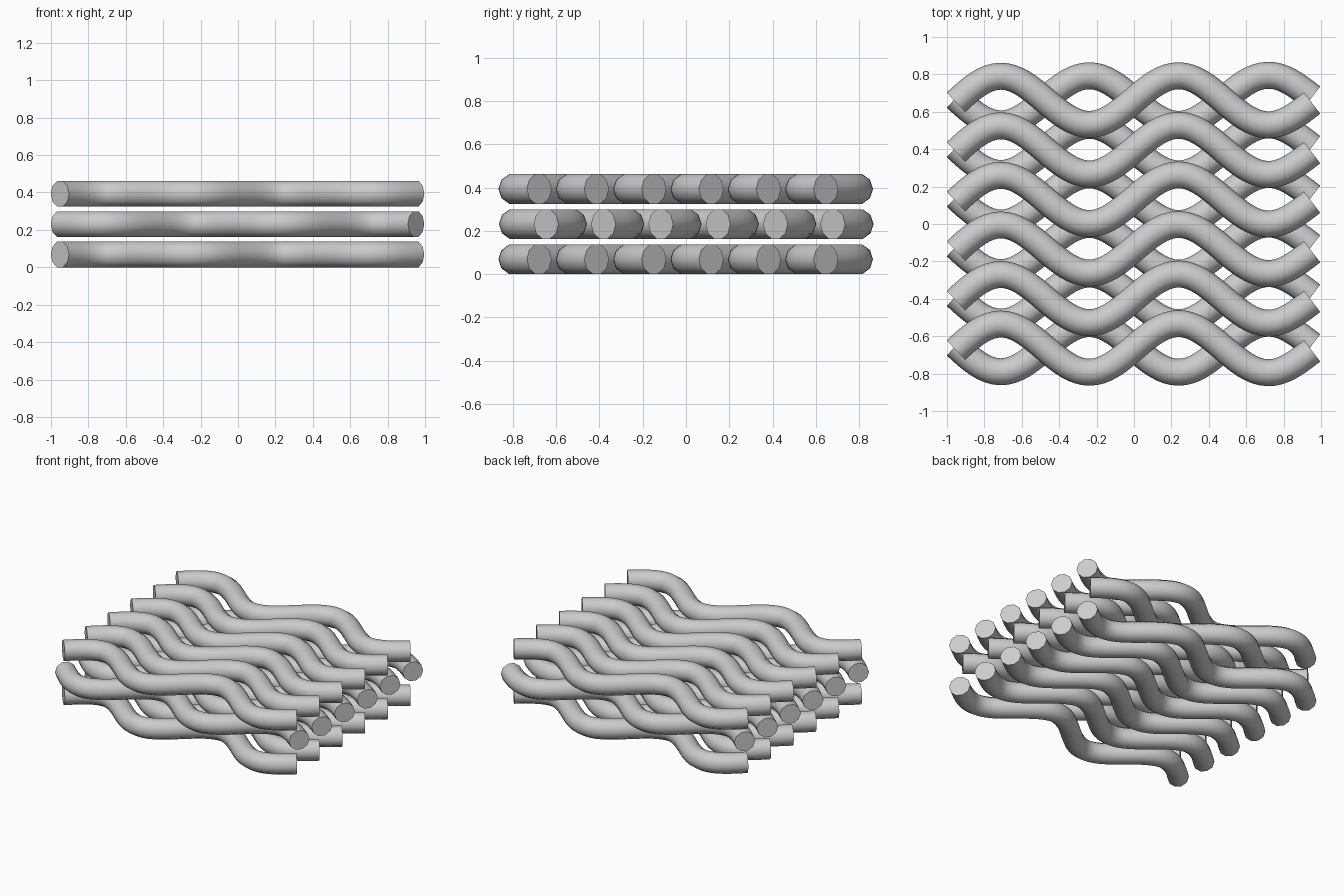
import bpy
import math

if "Cube" in bpy.data.objects:
    bpy.data.objects.remove(bpy.data.objects["Cube"])

RADIUS = 0.072       # tube radius (10-sided section)
HALF = 0.952         # half length of a strand's centre line
AMP = 0.13           # wave amplitude
HALF_WAVE = 0.477    # half wavelength
PITCH_Y, PITCH_Z = 0.265, 0.1625
STEPS = 64


def wavy_strand(name, yc, zc, sign):
    """Capped round tube following a sine wave along x."""
    curve = bpy.data.curves.new(name, 'CURVE')
    curve.dimensions = '3D'
    curve.bevel_depth = RADIUS
    curve.bevel_resolution = 3
    curve.use_fill_caps = True
    spline = curve.splines.new('POLY')
    spline.points.add(STEPS)
    for i, p in enumerate(spline.points):
        x = -HALF + 2 * HALF * i / STEPS
        # ends drift slightly off the pure sine
        drift = 0.014 * (abs(x) / HALF) ** 6
        y = AMP * math.sin(math.pi * x / HALF_WAVE) - drift
        p.co = (x, yc + sign * y, zc, 1)
    obj = bpy.data.objects.new(name, curve)
    bpy.context.collection.objects.link(obj)
    # convert to mesh and smooth the tube, keeping the cap edges sharp
    bpy.ops.object.select_all(action='DESELECT')
    obj.select_set(True)
    bpy.context.view_layer.objects.active = obj
    bpy.ops.object.convert(target='MESH')
    obj = bpy.context.object
    # weld the caps to the tube
    bpy.ops.object.mode_set(mode='EDIT')
    bpy.ops.mesh.select_all(action='SELECT')
    bpy.ops.mesh.remove_doubles(threshold=0.0001)
    bpy.ops.object.mode_set(mode='OBJECT')
    bpy.ops.object.shade_smooth_by_angle(angle=math.radians(45))


# three layers of six strands, the middle layer in opposite phase
for layer in range(3):
    for row in range(6):
        wavy_strand(f"strand_layer{layer + 1}_row{row + 1}",
                    (row - 2.5) * PITCH_Y,
                    0.0685 + layer * PITCH_Z,
                    -1 if layer == 1 else 1)
